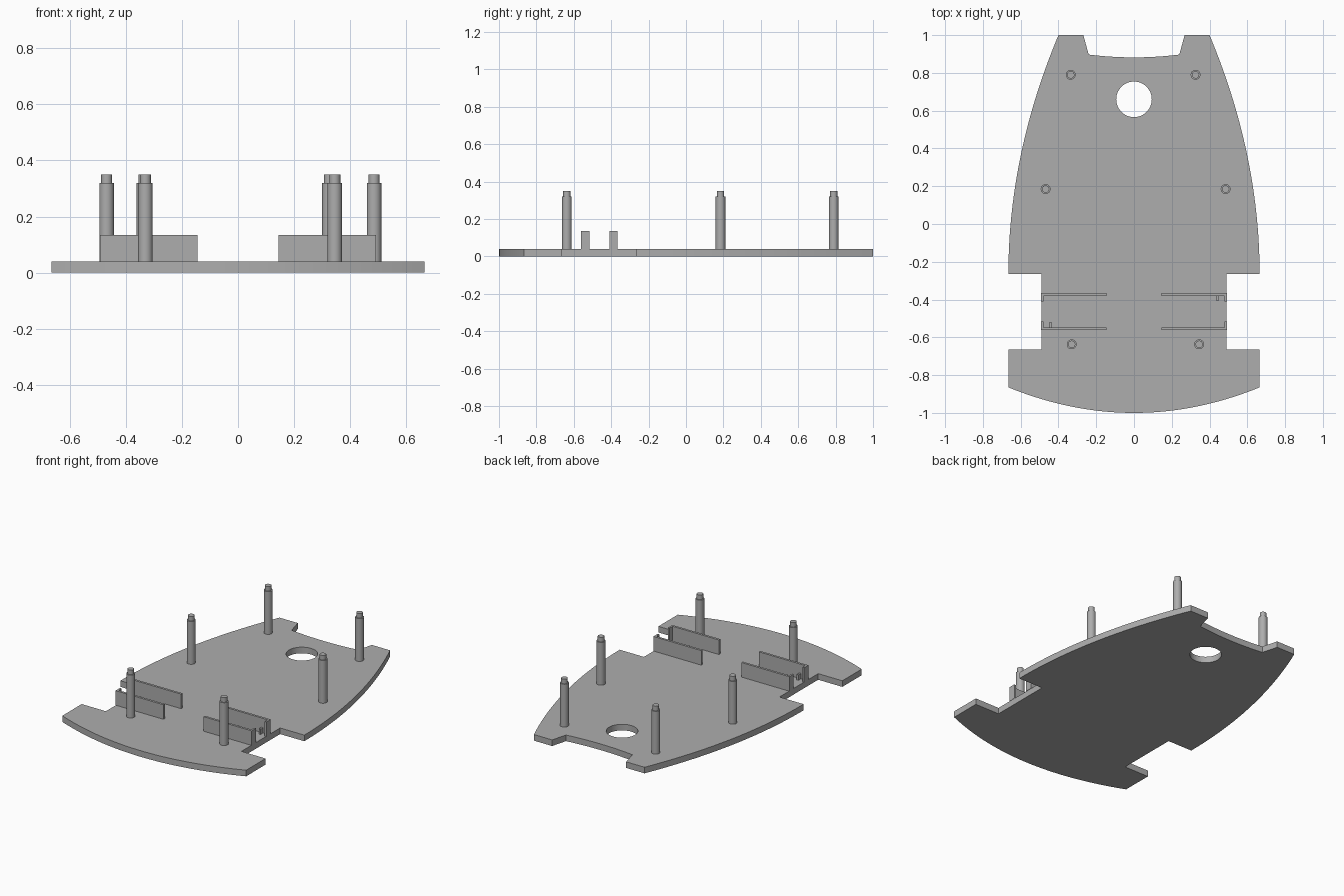
import bpy, bmesh, math
from mathutils import Matrix

cube = bpy.data.objects.get("Cube")
if cube:
    bpy.data.objects.remove(cube, do_unlink=True)

grey = bpy.data.materials.new("mid_grey")
grey.use_nodes = True
colour = (0.42, 0.42, 0.42, 1)
grey.diffuse_color = colour
grey.node_tree.nodes["Principled BSDF"].inputs["Base Color"].default_value = colour

PLATE_TOP = 0.04
WALL_TOP = 0.135


def finish(name, bm, smooth=True):
    bmesh.ops.recalc_face_normals(bm, faces=bm.faces)
    mesh = bpy.data.meshes.new(name)
    bm.to_mesh(mesh)
    bm.free()
    mesh.materials.append(grey)
    obj = bpy.data.objects.new(name, mesh)
    bpy.context.collection.objects.link(obj)
    if smooth:
        bpy.ops.object.select_all(action='DESELECT')
        obj.select_set(True)
        bpy.context.view_layer.objects.active = obj
        bpy.ops.object.shade_smooth_by_angle(angle=math.radians(30))
    return obj


def add_box(bm, x0, x1, y0, y1, z0, z1):
    size = Matrix.Diagonal((abs(x1 - x0), abs(y1 - y0), z1 - z0, 1))
    place = Matrix.Translation(((x0 + x1) / 2, (y0 + y1) / 2, (z0 + z1) / 2))
    bmesh.ops.create_cube(bm, size=1, matrix=place @ size)


def add_cylinder(bm, x, y, z0, z1, radius, sides=32):
    bmesh.ops.create_cone(bm, cap_ends=True, segments=sides, radius1=radius, radius2=radius,
                          depth=z1 - z0, matrix=Matrix.Translation((x, y, (z0 + z1) / 2)))


# Base plate: half outline from curves and corners, mirrored, with a round hole
steps = 24
half = []
for i in range(steps + 1):
    t = i / steps
    half.append((0.665 * t, -1 + 0.135 * t * t))
half += [(0.665, -0.665), (0.49, -0.665), (0.49, -0.265)]
for i in range(steps + 1):
    t = i / steps
    half.append((0.665 - 0.265 * t * t, -0.265 + 1.265 * t))
half.append((0.268, 1))
for i in range(9):
    t = 1 - i / 8
    half.append((0.24 * t, 0.882 + 0.015 * t * t))
outline = half + [(-x, y) for x, y in reversed(half[1:-1])]
hole = [(0.094 * math.cos(math.tau * i / 48), 0.66 + 0.094 * math.sin(math.tau * i / 48))
        for i in range(48)]

bm = bmesh.new()
edges = []
for loop in (outline, hole):
    verts = [bm.verts.new((x, y, 0)) for x, y in loop]
    edges += [bm.edges.new((v, verts[i - 1])) for i, v in enumerate(verts)]
bmesh.ops.triangle_fill(bm, edges=edges, use_beauty=True)
top = bmesh.ops.extrude_face_region(bm, geom=bm.faces[:], use_keep_orig=True)
bmesh.ops.translate(bm, vec=(0, 0, PLATE_TOP),
                    verts=[g for g in top["geom"] if isinstance(g, bmesh.types.BMVert)])
finish("base_plate", bm)

# Stepped support posts
posts = {
    "front_left_post": (0.345, -0.637), "front_right_post": (-0.33, -0.637),
    "middle_left_post": (0.485, 0.185), "middle_right_post": (-0.468, 0.185),
    "back_left_post": (0.326, 0.79), "back_right_post": (-0.335, 0.79),
}
for name, (x, y) in posts.items():
    bm = bmesh.new()
    add_cylinder(bm, x, y, PLATE_TOP, 0.32, 0.026)
    add_cylinder(bm, x, y, 0.32, 0.35, 0.0195)
    finish(name, bm)

# Mount walls with inward lips at the outer ends
for side, side_name in ((1, "left"), (-1, "right")):
    for outer, inward, row in ((-0.365, -1, "back"), (-0.562, 1, "front")):
        inner = outer + inward * 0.015
        bm = bmesh.new()
        add_box(bm, side * 0.145, side * 0.492, outer, inner, PLATE_TOP, WALL_TOP)
        add_box(bm, side * 0.48, side * 0.492, inner, inner + inward * 0.03,
                PLATE_TOP, WALL_TOP)
        # Small stop tab, on diagonally opposite walls
        if side * inward < 0:
            add_box(bm, side * 0.436, side * 0.448, inner, inner + inward * 0.027,
                    PLATE_TOP, 0.075)
        finish(row + "_" + side_name + "_mount_wall", bm, smooth=False)
